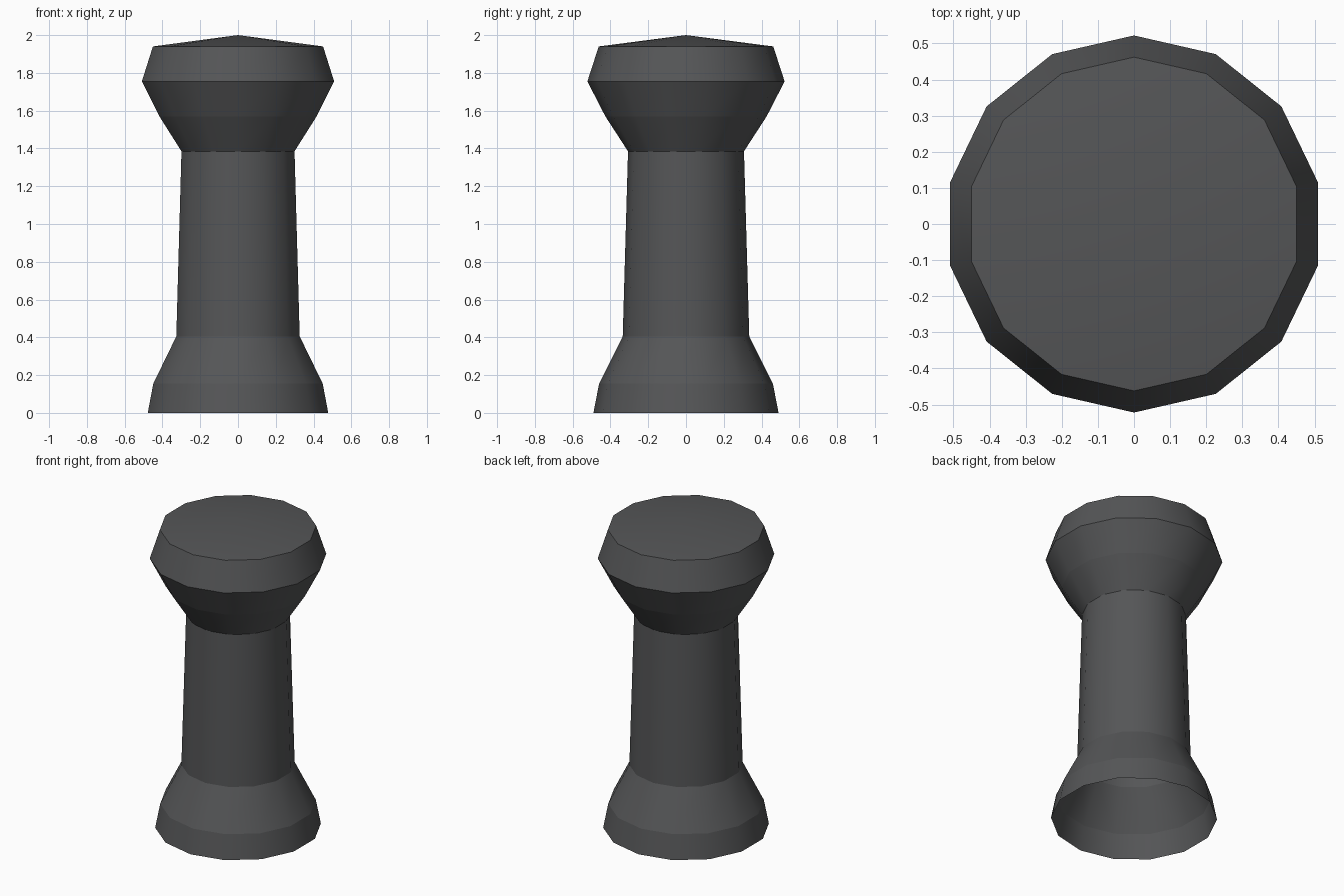
import bpy, bmesh, math

if "Cube" in bpy.data.objects:
    bpy.data.objects.remove(bpy.data.objects["Cube"])

SIDES = 14
# (radius, height) from the open foot up to the rim of the cap
PROFILE = [(0.49, 0.0), (0.46, 0.155), (0.335, 0.405), (0.307, 1.385),
           (0.427, 1.57), (0.522, 1.755), (0.462, 1.94)]
APEX_Z = 2.0

bm = bmesh.new()

# Rings of the turned body, one corner pointing along +y
rings = []
for r, z in PROFILE:
    angles = [math.pi / 2 + 2 * math.pi * i / SIDES for i in range(SIDES)]
    rings.append([bm.verts.new((r * math.cos(a), r * math.sin(a), z)) for a in angles])

# Foot, shaft and flared head walls (bottom left open)
for low, high in zip(rings, rings[1:]):
    for i in range(SIDES):
        j = (i + 1) % SIDES
        bm.faces.new((low[i], low[j], high[j], high[i]))

# Shallow pointed cap
apex = bm.verts.new((0, 0, APEX_Z))
for i in range(SIDES):
    bm.faces.new((rings[-1][i], rings[-1][(i + 1) % SIDES], apex))

# Smooth around the axis, crisp between the bands
for f in bm.faces:
    f.smooth = True
for e in bm.edges:
    if abs(e.verts[0].co.z - e.verts[1].co.z) < 1e-5:
        e.smooth = False

mesh = bpy.data.meshes.new("bollard")
bm.to_mesh(mesh)
bm.free()
bollard = bpy.data.objects.new("bollard", mesh)
bpy.context.collection.objects.link(bollard)

# Dark iron
iron = bpy.data.materials.new("dark_iron")
iron.diffuse_color = (0.09, 0.092, 0.095, 1)
iron.use_nodes = True
iron.node_tree.nodes["Principled BSDF"].inputs["Base Color"].default_value = iron.diffuse_color
mesh.materials.append(iron)
